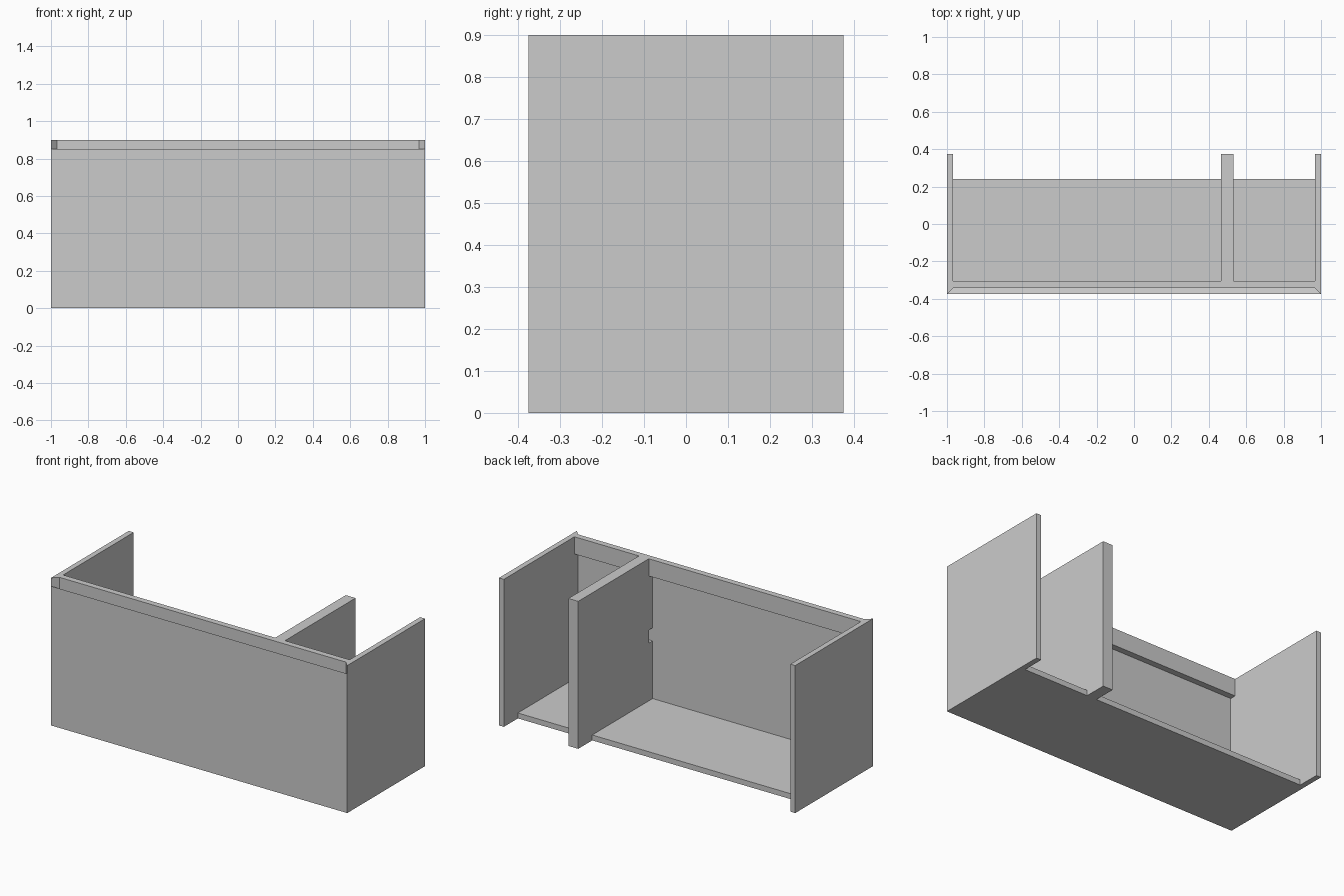
import bpy, bmesh
from mathutils import Vector

if "Cube" in bpy.data.objects:
    bpy.data.objects.remove(bpy.data.objects["Cube"])

W, D, H, T = 1.0, 0.375, 0.9, 0.033   # half width, half depth, height, board thickness
INNER = -D + T                        # back face of the front board
RAIL = INNER + 0.037                  # back face of the top rail
RAIL_Z = H - 0.105
FLOOR_BACK = 0.24


def prism(name, outline, direction):
    """Extrude a closed 3D outline along a direction."""
    bm = bmesh.new()
    face = bm.faces.new([bm.verts.new(p) for p in outline])
    ext = bmesh.ops.extrude_face_region(bm, geom=[face])
    moved = [v for v in ext["geom"] if isinstance(v, bmesh.types.BMVert)]
    bmesh.ops.translate(bm, verts=moved, vec=Vector(direction))
    bmesh.ops.recalc_face_normals(bm, faces=bm.faces)
    mesh = bpy.data.meshes.new(name)
    bm.to_mesh(mesh)
    bm.free()
    obj = bpy.data.objects.new(name, mesh)
    bpy.context.collection.objects.link(obj)
    return obj


def board(name, x0, x1, y0, y1, z0, z1):
    return prism(name, [(x0, y0, z0), (x1, y0, z0), (x1, y1, z0), (x0, y1, z0)],
                 (0, 0, z1 - z0))


# Side panels, mitred at the front corner
for side, s in (("left", -1), ("right", 1)):
    prism(side + "_side_panel",
          [(s * W, -D, 0), (s * W, D, 0), (s * (W - T), D, 0), (s * (W - T), INNER, 0)],
          (0, 0, H))

# Front panel: mitred ends and bevelled finger-grip top edge
front = board("front_panel", -W, W, -D, INNER, 0, 0.85)
for v in front.data.vertices:
    if v.co.y > -D + T / 2:
        v.co.x *= (W - T) / W
        if v.co.z > 0.5:
            v.co.z -= T

# Floor and top rail between the sides
board("floor_panel", -W + T, W - T, INNER, FLOOR_BACK, 0, T)
board("top_rail", -W + T, W - T, INNER, RAIL, RAIL_Z, H)

# Divider, notched around the rail, the middle grip channel and the floor
profile = [(INNER, T), (FLOOR_BACK, T), (FLOOR_BACK, 0), (D, 0), (D, H),
           (RAIL, H), (RAIL, RAIL_Z), (INNER, RAIL_Z),
           (INNER, 0.465), (RAIL, 0.465), (RAIL, 0.385), (INNER, 0.385)]
prism("divider", [(0.465, y, z) for y, z in profile], (2 * T, 0, 0))
